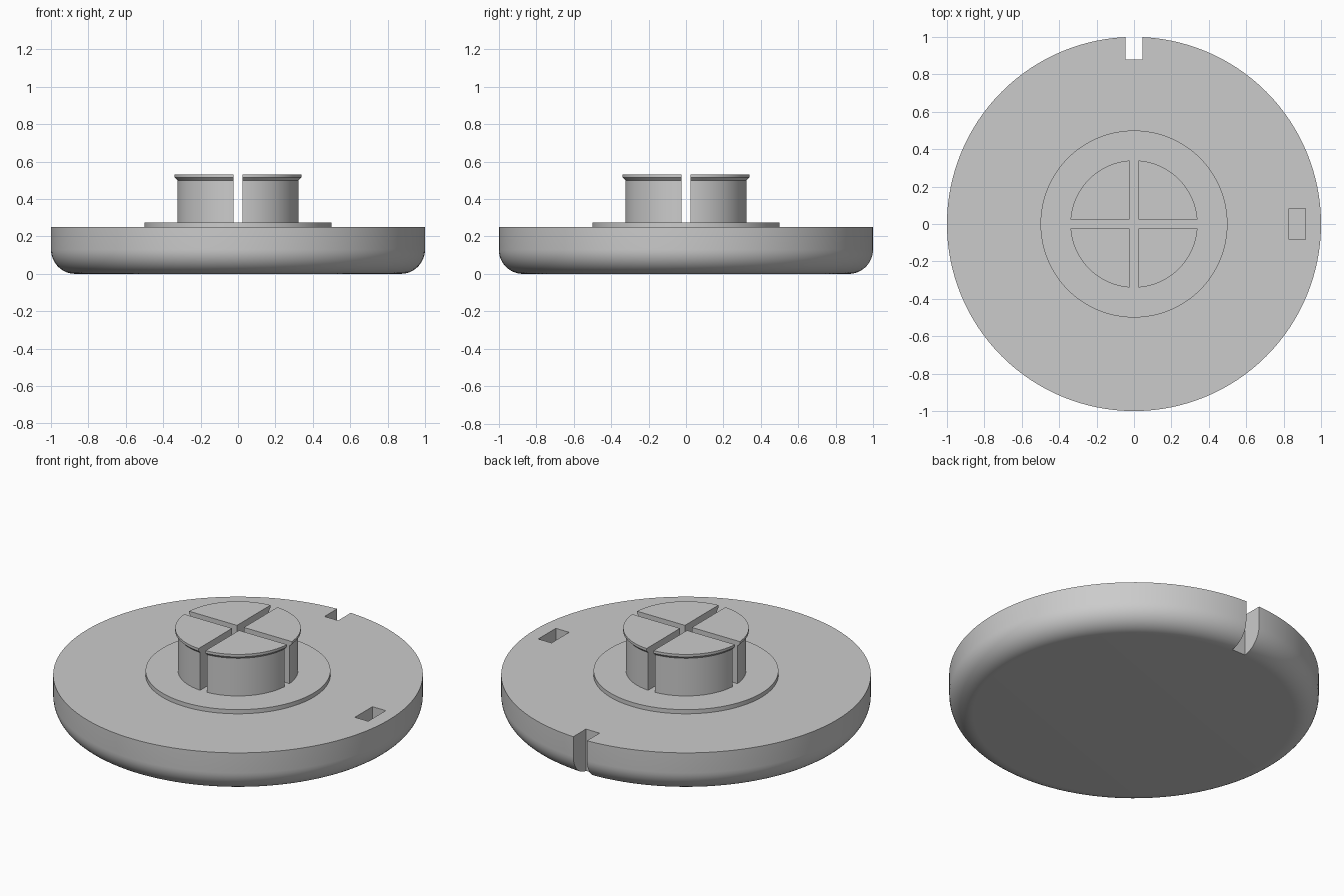
import bpy, bmesh, math
from mathutils import Matrix

cube = bpy.data.objects.get("Cube")
if cube:
    bpy.data.objects.remove(cube, do_unlink=True)

grey = bpy.data.materials.new("plain grey")
grey.use_nodes = True
GREY = (0.6, 0.6, 0.6, 1)
grey.diffuse_color = GREY
grey.node_tree.nodes["Principled BSDF"].inputs["Base Color"].default_value = GREY


def add_object(name, bm):
    bmesh.ops.recalc_face_normals(bm, faces=bm.faces)
    mesh = bpy.data.meshes.new(name)
    bm.to_mesh(mesh)
    bm.free()
    mesh.materials.append(grey)
    obj = bpy.data.objects.new(name, mesh)
    bpy.context.collection.objects.link(obj)
    return obj


def lathe(name, profile, steps=128):
    """Revolve (radius, z) points into a closed solid with flat caps."""
    bm = bmesh.new()
    rings = []
    for r, z in profile:
        rings.append([bm.verts.new((r * math.cos(a), r * math.sin(a), z))
                      for a in (2 * math.pi * i / steps for i in range(steps))])
    for low, high in zip(rings, rings[1:]):
        for i in range(steps):
            j = (i + 1) % steps
            bm.faces.new((low[i], low[j], high[j], high[i]))
    bm.faces.new(rings[0][::-1])
    bm.faces.new(rings[-1])
    return add_object(name, bm)


def cut(target, name, low, high):
    """Subtract a box spanning two corners from the target."""
    bm = bmesh.new()
    size = [h - l for l, h in zip(low, high)]
    centre = [(h + l) / 2 for l, h in zip(low, high)]
    bmesh.ops.create_cube(bm, size=1, matrix=Matrix.Translation(centre) @ Matrix.Diagonal((*size, 1)))
    cutter = add_object(name, bm)
    cutter.hide_render = True
    mod = target.modifiers.new(name, "BOOLEAN")
    mod.operation = "DIFFERENCE"
    mod.solver = "EXACT"
    mod.object = cutter
    bpy.ops.object.select_all(action="DESELECT")
    target.select_set(True)
    bpy.context.view_layer.objects.active = target
    bpy.ops.object.modifier_apply(modifier=name)
    bpy.data.objects.remove(cutter, do_unlink=True)


# Round base with a filleted lower rim
TOP, FILLET = 0.25, 0.13
arc = [math.radians(90 * i / 12) for i in range(13)]
rim = [(1 - FILLET + FILLET * math.sin(a), FILLET - FILLET * math.cos(a)) for a in arc]
base = lathe("base_disc", rim + [(1, TOP)])

# Notch at the back edge and blind pocket on the left
cut(base, "rim_notch", (-0.045, 0.88, -0.1), (0.045, 1.1, 0.4))
cut(base, "pocket", (0.83, -0.083, 0.1), (0.918, 0.083, 0.4))

# Thin raised collar
collar = lathe("collar", [(0.5, TOP - 0.01), (0.5, 0.275)])

# Lipped hub, split into four prongs by crossed slots
hub = lathe("split_hub", [(0.325, 0.27), (0.325, 0.5), (0.34, 0.515), (0.34, 0.53)])
SLOT = 0.023
cut(hub, "slot_along_y", (-SLOT, -1, 0.2), (SLOT, 1, 0.6))
cut(hub, "slot_along_x", (-1, -SLOT, 0.2), (1, SLOT, 0.6))

# Smooth round sides, crisp edges
bpy.ops.object.select_all(action="DESELECT")
for obj in (base, collar, hub):
    obj.select_set(True)
bpy.context.view_layer.objects.active = base
bpy.ops.object.shade_smooth_by_angle(angle=math.radians(30))
